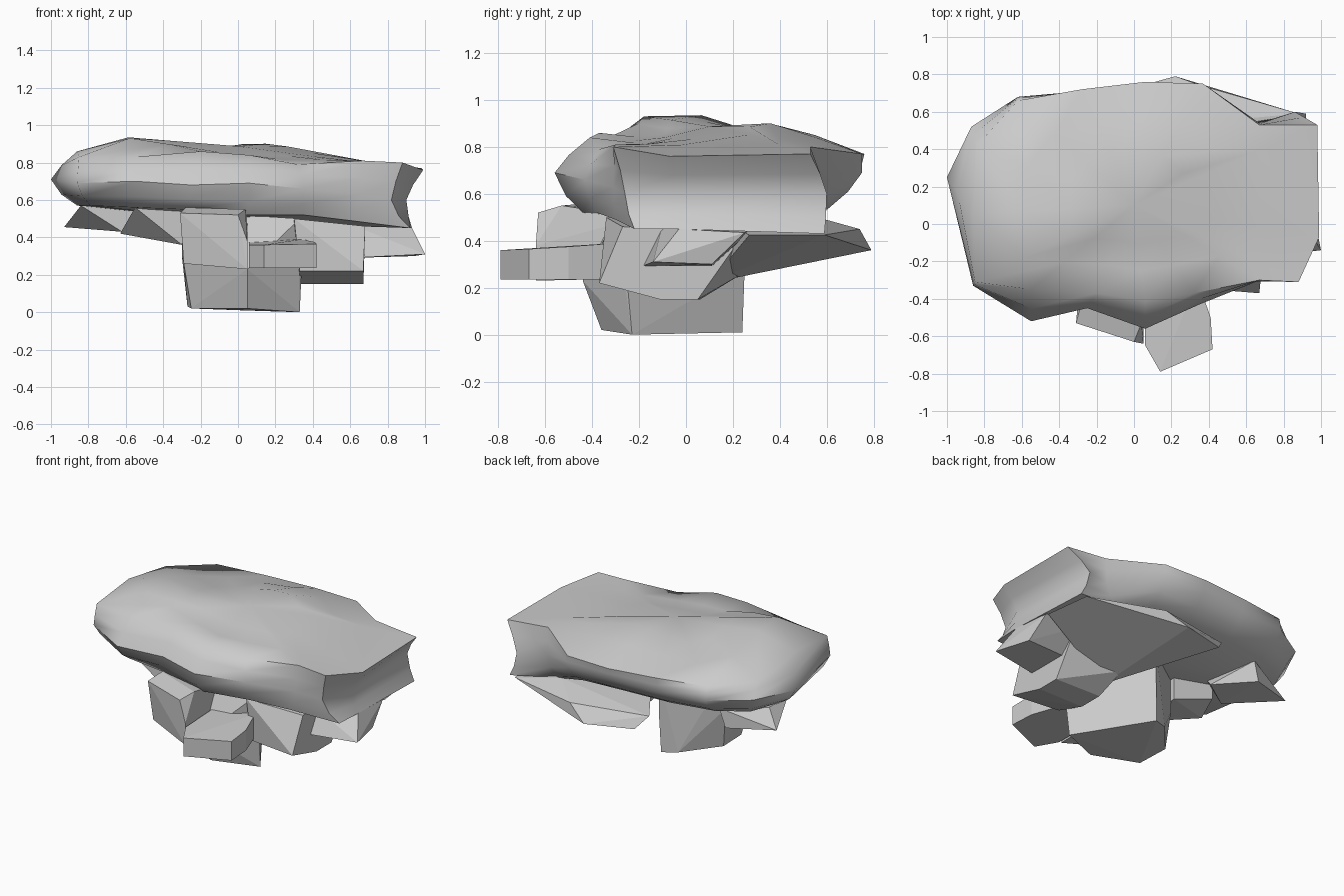
import bpy, bmesh, math


def finish(bm, name, smooth=None):
    bmesh.ops.recalc_face_normals(bm, faces=bm.faces)
    me = bpy.data.meshes.new(name)
    bm.to_mesh(me)
    bm.free()
    ob = bpy.data.objects.new(name, me)
    bpy.context.collection.objects.link(ob)
    if smooth:
        bpy.ops.object.select_all(action='DESELECT')
        ob.select_set(True)
        bpy.context.view_layer.objects.active = ob
        bpy.ops.object.shade_smooth_by_angle(angle=math.radians(smooth))
    return ob


def chunk(name, pts):
    """Flat-faced rock: convex hull of a few corner points."""
    bm = bmesh.new()
    for p in pts:
        bm.verts.new(p)
    r = bmesh.ops.convex_hull(bm, input=bm.verts)
    junk = {g for g in r["geom_interior"] + r["geom_unused"] if isinstance(g, bmesh.types.BMVert)}
    bmesh.ops.delete(bm, geom=list(junk), context='VERTS')
    bmesh.ops.dissolve_limit(bm, angle_limit=math.radians(3), verts=bm.verts, edges=bm.edges)
    return finish(bm, name)


# Cap slab: top rim, bulging waist and lower rim, counter-clockwise from front left
rim = [(-.85, -.31, .83), (-.55, -.35, .83), (-.2, -.37, .86), (.06, -.41, .84),
       (.32, -.37, .79), (.67, -.3, .81), (.88, -.31, .80), (.99, -.07, .76),
       (.98, .53, .77), (.67, .53, .80), (.37, .75, .77), (.06, .76, .77),
       (-.28, .72, .78), (-.62, .66, .79), (-.84, .42, .81), (-.86, .05, .86)]
waist = [(-.86, -.33, .69), (-.55, -.52, .70), (-.25, -.45, .68), (.06, -.56, .69),
         (.35, -.43, .66), (.65, -.31, .63), (.82, -.26, .60), (.90, -.05, .60),
         (.86, .6, .60), (.67, .54, .62), (.37, .75, .69), (.06, .74, .69),
         (-.28, .71, .68), (-.62, .68, .70), (-.87, .52, .71), (-1, .25, .71)]
foot = [(-.79, -.25, .57), (-.55, -.38, .56), (-.3, -.40, .55), (.05, -.44, .52),
        (.35, -.38, .52), (.6, -.3, .49), (.92, -.22, .45), (.93, -.05, .45),
        (.92, .59, .43), (.6, .54, .48), (.35, .6, .55), (.06, .58, .55),
        (-.28, .56, .55), (-.58, .52, .56), (-.78, .42, .57), (-.86, .2, .57)]


def mix(a, b, t, tz):
    return [(p[0] + (q[0] - p[0]) * t, p[1] + (q[1] - p[1]) * t, p[2] + (q[2] - p[2]) * tz)
            for p, q in zip(a, b)]


def hump(x, y):
    g = lambda cx, cy, s: math.exp(-((x - cx) ** 2 + (y - cy) ** 2) / s)
    return .81 + .145 * g(-.55, -.05, .12) + .10 * g(.1, .27, .1)


def inner(f, w):
    out = []
    for x, y, z in rim:
        x, y = x * f, .1 + (y - .1) * f
        out.append((x, y, z * (1 - w) + hump(x, y) * w))
    return out


bm = bmesh.new()
layers = (foot, mix(foot, waist, .6, .42), waist, mix(waist, rim, .4, .5), rim,
          inner(.68, .95), inner(.4, 1))
rings = [[bm.verts.new(p) for p in r] for r in layers]
n = len(rim)
for a, b in zip(rings, rings[1:]):
    for i in range(n):
        j = (i + 1) % n
        bm.faces.new((a[i], a[j], b[j], b[i]))
tip = bm.verts.new((0, .1, hump(0, .1)))
low = bm.verts.new((0, .1, .48))
for i in range(n):
    j = (i + 1) % n
    bm.faces.new((rings[-1][i], rings[-1][j], tip))
    bm.faces.new((rings[0][j], rings[0][i], low))
finish(bm, "cap_slab", 48)

# Foot column under the cap
chunk("base_column", [(-.25, -.24, .02), (.05, -.36, .02), (.33, -.23, 0), (.02, .24, .01),
                      (-.08, .2, .02), (-.27, -.02, .03), (-.29, -.3, .26), (.05, -.44, .23),
                      (.34, -.25, .22), (.03, .25, .28), (-.3, .0, .3),
                      (-.3, -.3, .54), (.33, -.3, .5), (.03, .25, .52), (-.3, 0, .54)])

# Upright block and low slab at the front
chunk("front_block", [(-.31, -.53, .53), (0, -.63, .52), (.05, -.64, .38), (.04, -.53, .55),
                      (-.28, -.42, .56), (-.29, -.5, .26), (.05, -.64, .23),
                      (.05, -.2, .5), (-.28, -.2, .54), (.05, -.2, .24), (-.28, -.2, .26)])
chunk("front_slab", [(x, y, z) for x, y, t in
                     ((.06, -.65, .36), (.14, -.79, .36), (.42, -.67, .365), (.41, -.5, .375),
                      (.34, -.3, .39), (.06, -.2, .38)) for z in (.235, t)])

# Broken rocks on the right and behind
chunk("right_front_rock", [(.3, -.34, .5), (.67, -.37, .22), (.33, -.33, .22), (.67, -.11, .15),
                           (.33, -.11, .15), (.67, .05, .15), (.33, .06, .15), (.3, .24, .26),
                           (.68, -.27, .46), (.68, -.03, .45), (.68, .24, .42), (.3, .24, .5)])
chunk("right_spur", [(1, -.14, .31), (.93, -.03, .45), (.92, .25, .435), (.94, .11, .3),
                     (.6, -.19, .29), (.6, .11, .29), (.6, -.1, .47), (.6, .3, .46)])
chunk("back_wedge", [(.92, .27, .425), (.88, .59, .425), (.36, .74, .45), (.22, .79, .36),
                     (-.1, .7, .375), (-.17, .64, .46), (.3, .24, .26), (.33, .1, .22),
                     (.55, .56, .5), (.67, .2, .46), (.05, .3, .5)])

# Rocks under the left edge
chunk("left_rock", [(-.93, .35, .455), (-.62, .46, .43), (-.62, .1, .43), (-.84, .3, .57),
                    (-.58, .47, .56), (-.84, .1, .57), (-.5, .1, .56), (-.45, .2, .46)])
chunk("left_front_rock", [(-.63, -.1, .42), (-.55, -.33, .56), (-.3, -.3, .55), (-.3, -.3, .36),
                          (-.55, .1, .44), (-.55, .1, .55), (-.28, .05, .36), (-.28, .05, .54)])
